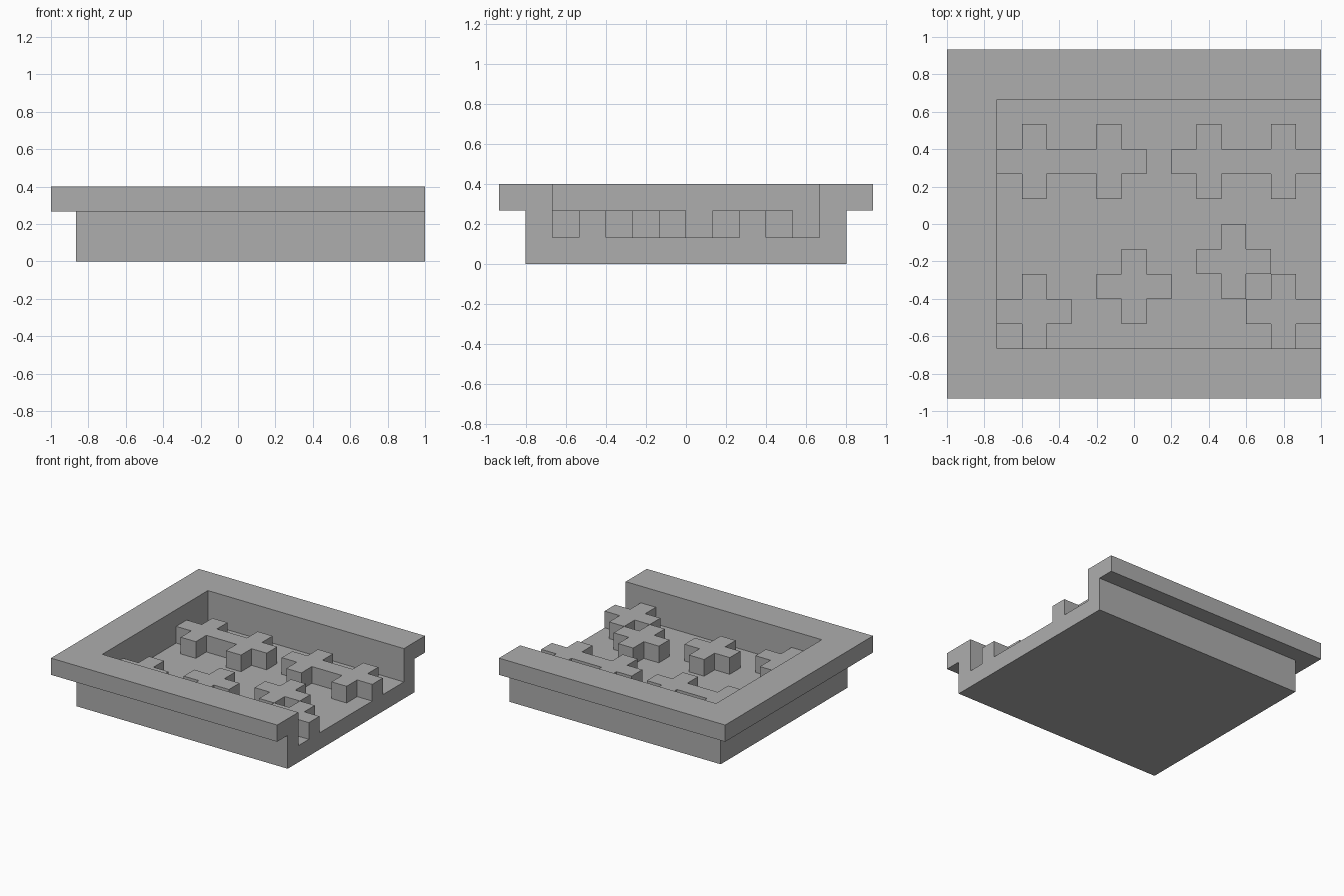
import bpy
import bmesh

U = 2 / 15  # one grid unit

cube = bpy.data.objects.get("Cube")
if cube:
    bpy.data.objects.remove(cube)

GREY = (0.42, 0.42, 0.42, 1)
grey = bpy.data.materials.new("plain grey")
grey.use_nodes = True
grey.diffuse_color = GREY
grey.node_tree.nodes["Principled BSDF"].inputs["Base Color"].default_value = GREY


def finish(bm, name):
    bmesh.ops.scale(bm, vec=(U, U, U), verts=bm.verts)
    mesh = bpy.data.meshes.new(name)
    bm.to_mesh(mesh)
    bm.free()
    mesh.materials.append(grey)
    obj = bpy.data.objects.new(name, mesh)
    bpy.context.collection.objects.link(obj)


# Tray: stepped rim profile swept round three sides, open at the +x end
profile = [(0, 1), (0, 3), (2, 3), (2, 2), (1, 2), (1, 0)]  # outward offset, height
END, INNER_X, INNER_Y = 7.5, -5.5, 5
bm = bmesh.new()
stations = []
for at_end, side in [(True, -1), (False, -1), (False, 1), (True, 1)]:
    stations.append([bm.verts.new((END if at_end else INNER_X - off,
                                   side * (INNER_Y + off), z))
                     for off, z in profile])
for a, b in zip(stations, stations[1:]):
    for i in range(len(profile) - 1):
        bm.faces.new((a[i], a[i + 1], b[i + 1], b[i]))
bm.faces.new([s[0] for s in stations])            # floor
bm.faces.new([s[-1] for s in stations])           # underside
bm.faces.new(stations[0] + stations[-1][::-1])    # open end
bmesh.ops.recalc_face_normals(bm, faces=bm.faces)
finish(bm, "tray")

# Plus-shaped blocks on the tray floor, joined where they touch
centres = [(-4, 2.5), (-1, 2.5), (3, 2.5), (6, 2.5),
           (-4, -3.5), (0, -2.5), (4, -1.5), (6, -3.5)]
arms = [(0, 0), (1, 0), (-1, 0), (0, 1), (0, -1)]
corners = [(-.5, -.5), (.5, -.5), (.5, .5), (-.5, .5)]
bm = bmesh.new()
for cx, cy in centres:
    for ax, ay in arms:
        bm.faces.new([bm.verts.new((cx + ax + x, cy + ay + y, 1)) for x, y in corners])
bmesh.ops.remove_doubles(bm, verts=bm.verts, dist=0.001)
raised = bmesh.ops.extrude_face_region(bm, geom=bm.faces[:])["geom"]
bmesh.ops.translate(bm, vec=(0, 0, 1),
                    verts=[g for g in raised if isinstance(g, bmesh.types.BMVert)])
bm.normal_update()
# drop any faces left lying on the floor
under = [f for f in bm.faces if all(v.co.z < 1.01 for v in f.verts)]
bmesh.ops.delete(bm, geom=under, context="FACES")
bmesh.ops.dissolve_limit(bm, angle_limit=0.01, verts=bm.verts, edges=bm.edges)
finish(bm, "plus_blocks")
